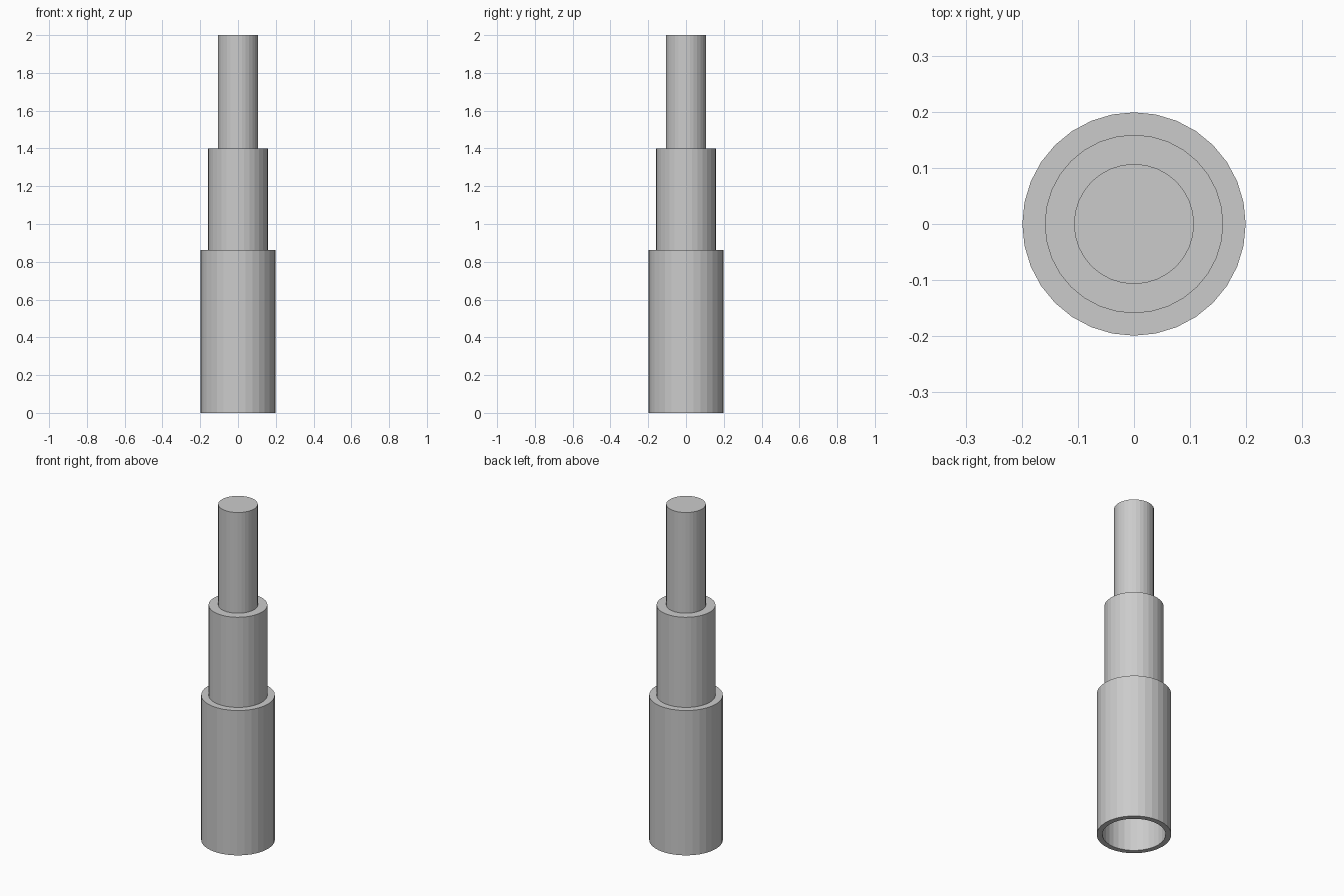
import bpy, bmesh
from math import cos, sin, pi

if "Cube" in bpy.data.objects:
    bpy.data.objects.remove(bpy.data.objects["Cube"])

SIDES = 32
WALL = 0.03

# (radius, bottom, top) of each telescoping stage
stages = [(0.199, 0.0, 0.863), (0.159, 0.863, 1.4), (0.107, 1.4, 2.0)]

# One closed-shell profile: down the bore from its end cap, round the rim, up the outside
outer = [(r, z) for r, z0, z1 in stages for z in (z0, z1)]
inner = []
for i, (r, z0, z1) in enumerate(stages):
    inner += [(r - WALL, z0 if i == 0 else z0 - WALL), (r - WALL, z1 - WALL)]
profile = inner[::-1] + outer

# Sweep the profile into rings and bridge neighbours with flat quads
bm = bmesh.new()
rings = [[bm.verts.new((r * cos(2 * pi * k / SIDES), r * sin(2 * pi * k / SIDES), z))
          for k in range(SIDES)] for r, z in profile]
for a, b in zip(rings, rings[1:]):
    for k in range(SIDES):
        n = (k + 1) % SIDES
        bm.faces.new((a[k], a[n], b[n], b[k]))

# Bore end and top cap
bm.faces.new(rings[0])
bm.faces.new(rings[-1])
bmesh.ops.recalc_face_normals(bm, faces=bm.faces)

mesh = bpy.data.meshes.new("telescoping_tube")
bm.to_mesh(mesh)
bm.free()
bpy.context.collection.objects.link(bpy.data.objects.new("telescoping_tube", mesh))
